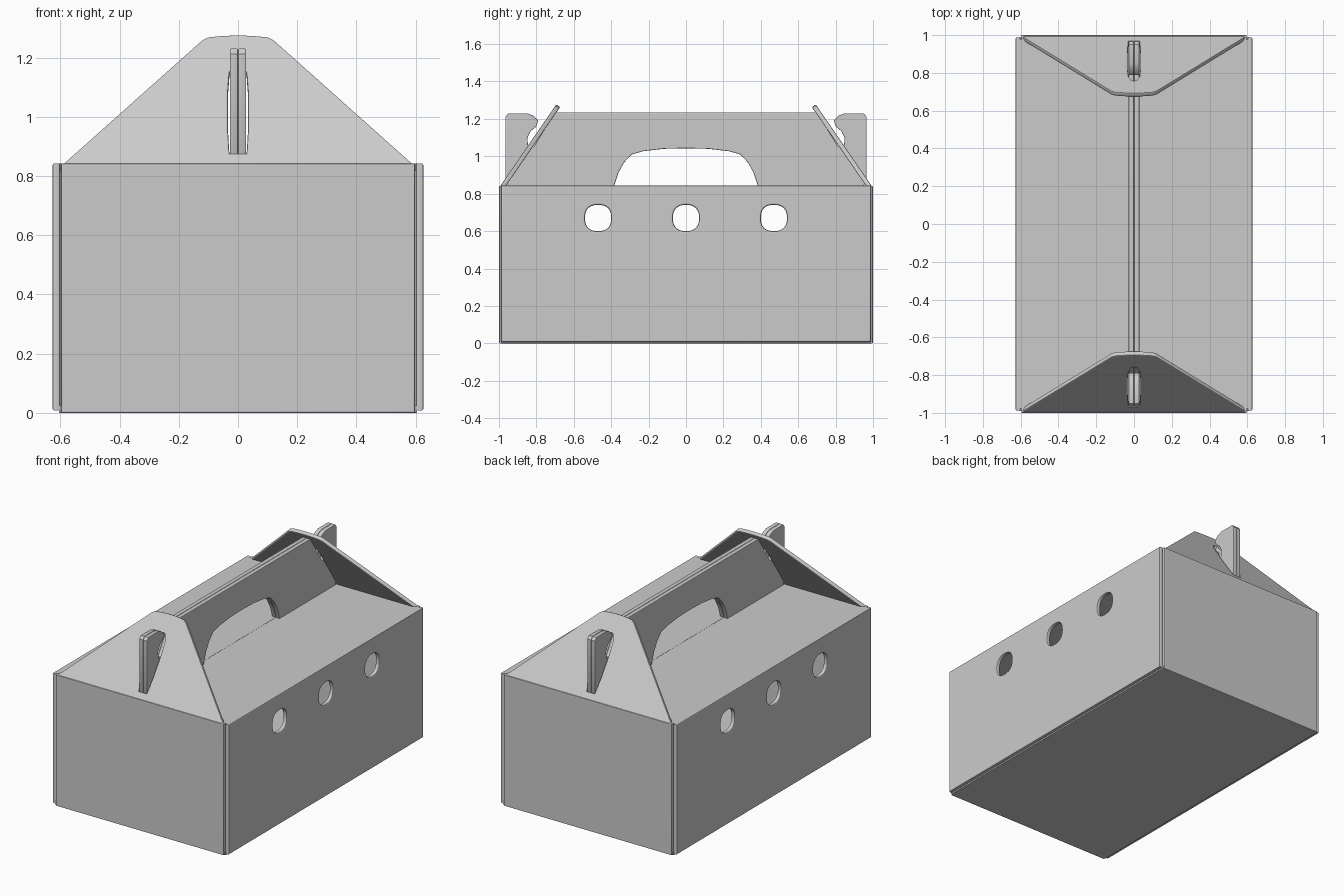
import bpy, math
from mathutils import Matrix, Vector

if "Cube" in bpy.data.objects:
    bpy.data.objects.remove(bpy.data.objects["Cube"])


def panel(name, outline, origin, u, v, half, bevel=0.006, holes=(), turn=0):
    """Rounded-edge card sheet: 2D outline with holes, placed on axes u, v."""
    cu = bpy.data.curves.new(name, 'CURVE')
    cu.dimensions = '2D'
    cu.fill_mode = 'BOTH'
    cu.extrude = half - bevel
    cu.bevel_depth = bevel
    cu.bevel_resolution = 1
    cu.offset = -bevel
    for loop in (outline, *holes):
        sp = cu.splines.new('POLY')
        sp.points.add(len(loop) - 1)
        for p, (a, b) in zip(sp.points, loop):
            p.co = (a, b, 0, 1)
        sp.use_cyclic_u = True
    ob = bpy.data.objects.new(name, cu)
    bpy.context.collection.objects.link(ob)
    u, v = Vector(u).normalized(), Vector(v).normalized()
    m = Matrix((u, v, u.cross(v))).transposed().to_4x4()
    m.translation = origin
    ob.matrix_world = Matrix.Rotation(turn, 4, 'Z') @ m
    bpy.ops.object.select_all(action='DESELECT')
    ob.select_set(True)
    bpy.context.view_layer.objects.active = ob
    bpy.ops.object.convert(target='MESH')
    bpy.ops.object.shade_smooth_by_angle(angle=math.radians(35))
    return bpy.context.object


def mirrored(half):
    """Complete a right-hand profile with its left-hand reflection."""
    return half + [(-a, b) for a, b in reversed(half) if abs(a) > 1e-6]


def rect(w, b, t):
    return [(-w, b), (w, b), (w, t), (-w, t)]


def round_hole(cx, cy, r, n=24):
    pts = []
    for i in range(n):
        c, s = math.cos(2 * math.pi * i / n), math.sin(2 * math.pi * i / n)
        k = r / (abs(c) ** 2.5 + abs(s) ** 2.5) ** 0.4
        pts.append((cx + c * k, cy + s * k))
    return pts


X, Y, Z = (1, 0, 0), (0, 1, 0), (0, 0, 1)
vents = [round_hole(y, 0.67, 0.07) for y in (-0.47, 0, 0.47)]

# gable flap and the slot its locking tab passes through
flap = mirrored([(0.598, 0), (0.12, 0.517), (0.1, 0.528), (0.05, 0.534), (0, 0.536)])
slot = mirrored([(0.029, 0.05), (0.034, 0.15), (0.034, 0.3), (0.029, 0.38),
                 (0.014, 0.415), (0, 0.42)])

# handle sheet: grip arch, hooked end tab, sloped shoulder, straight top
handle_half = [(0, 1.043), (0.12, 1.04), (0.23, 1.027), (0.29, 1.01), (0.33, 0.968),
               (0.36, 0.915), (0.385, 0.84), (0.95, 0.84), (0.965, 0.87),
               (0.965, 1.212), (0.95, 1.23), (0.85, 1.23), (0.815, 1.217),
               (0.79, 1.19), (0.8, 1.16), (0.83, 1.135), (0.848, 1.1),
               (0.845, 1.06), (0.815, 1.05), (0.7, 1.234)]
handle = handle_half + [(-a, b) for a, b in reversed(handle_half[1:])]

for tag, turn in (("a", 0), ("b", math.pi)):
    # body walls
    panel("side_wall_" + tag, rect(0.988, 0.008, 0.843), (0.6135, 0, 0), Y, Z,
          0.0135, 0.008, vents, turn)
    panel("end_wall_" + tag, rect(0.598, 0, 0.842), (0, -0.9875, 0), X, Z,
          0.0125, turn=turn)
    # flat top half
    panel("lid_" + tag, [(0, -0.978), (0.615, -0.978), (0.615, 0.978), (0, 0.978)],
          (0, 0, 0.83), X, Y, 0.0125, 0.002, turn=turn)
    # leaning gable flap
    panel("gable_flap_" + tag, flap, (0, -0.987, 0.828), X, (0, 0.566, 0.824),
          0.0125, 0.005, [slot], turn)
    # one layer of the double handle
    panel("handle_layer_" + tag, handle, (0.014, 0, 0), Y, Z, 0.0138, 0.004, turn=turn)

# floor
panel("floor", rect(0.605, -0.99, 0.99), (0, 0, 0.0125), X, Y, 0.0125, 0.004)
